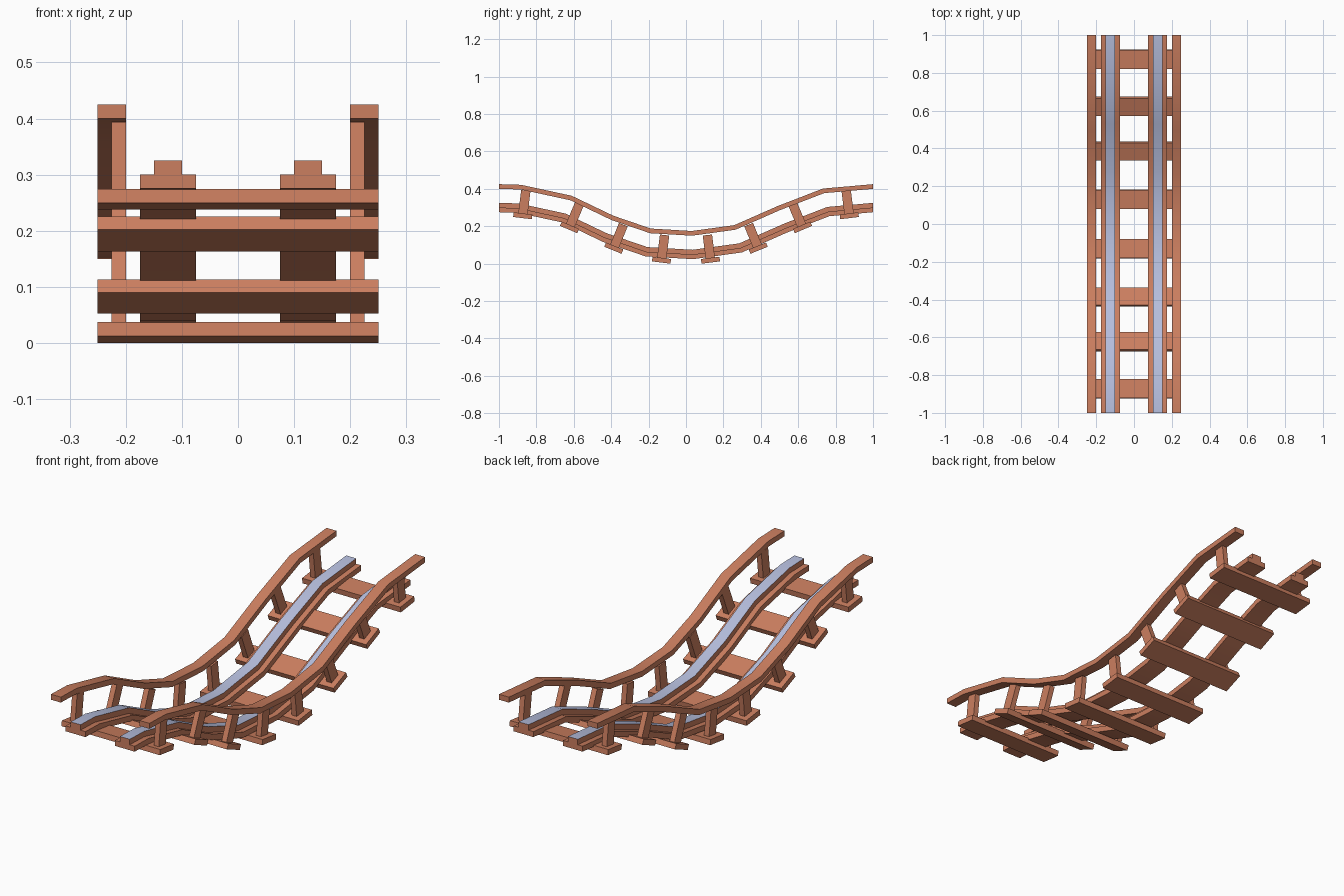
import bpy, bmesh, math
from mathutils import Matrix, Vector

if "Cube" in bpy.data.objects:
    bpy.data.objects.remove(bpy.data.objects["Cube"])


def material(name, rgb):
    m = bpy.data.materials.new(name)
    m.diffuse_color = (*rgb, 1)
    m.use_nodes = True
    m.node_tree.nodes["Principled BSDF"].inputs["Base Color"].default_value = m.diffuse_color
    return m


WOOD = material("brown_wood", (0.60, 0.21, 0.115))
STEEL = material("pale_steel", (0.47, 0.52, 0.73))

# Track profile (y, z): underside of the rails, with a dip in the middle
PATH = [(-1, .275), (-.90, .272), (-.66, .22), (-.445, .117), (-.217, .039),
        (.037, .024), (.299, .06), (.549, .17), (.767, .254), (1, .275)]


def path_normals():
    pts = [Vector(p) for p in PATH]
    out = []
    for i in range(len(pts)):
        if i in (0, len(pts) - 1):
            out.append(Vector((0, 1)))        # ends are cut vertically
        else:
            a = (pts[i] - pts[i - 1]).normalized()
            b = (pts[i + 1] - pts[i]).normalized()
            t = (a + b).normalized()
            out.append(Vector((-t.y, t.x)) / max(t.dot(a), .5))
    return pts, out


def finish(bm, name, mats, smooth=False):
    bmesh.ops.recalc_face_normals(bm, faces=bm.faces)
    bm.normal_update()
    me = bpy.data.meshes.new(name)
    if len(mats) > 1:                          # second colour on the top only
        for f in bm.faces:
            f.material_index = 1 if f.normal.z > .7 else 0
    bm.to_mesh(me)
    bm.free()
    for m in mats:
        me.materials.append(m)
    if smooth:
        me.shade_smooth()
        me.set_sharp_from_angle(angle=math.radians(30))
    ob = bpy.data.objects.new(name, me)
    bpy.context.collection.objects.link(ob)
    return ob


def sweep(name, x0, x1, h0, h1, mats):
    """Rectangular bar following the track at heights h0..h1 above the path."""
    bm = bmesh.new()
    rings = []
    for p, n in zip(*path_normals()):
        lo, hi = p + n * h0, p + n * h1
        rings.append([bm.verts.new((x, q.x, q.y)) for x, q in
                      ((x0, lo), (x1, lo), (x1, hi), (x0, hi))])
    for a, b in zip(rings, rings[1:]):
        for i in range(4):
            j = (i + 1) % 4
            bm.faces.new((a[i], a[j], b[j], b[i]))
    bm.faces.new(rings[0])
    bm.faces.new(rings[-1])
    return finish(bm, name, mats, True)


def box(name, size, local, frame):
    bm = bmesh.new()
    bmesh.ops.create_cube(bm, size=1, matrix=frame @ Matrix.Translation(local)
                          @ Matrix.Diagonal((*size, 1)))
    return finish(bm, name, [WOOD])


# Long bars on both sides
for side, s in (("left", -1), ("right", 1)):
    sweep(f"rail_base_{side}", s * .075, s * .175, 0, .025, [WOOD])
    sweep(f"rail_top_{side}", s * .10, s * .15, .025, .05, [WOOD, STEEL])
    sweep(f"handrail_{side}", s * .20, s * .25, .125, .15, [WOOD])

# Tilted sleepers (y, centre z, tilt in degrees), each carrying two posts
SLEEPERS = [(.873, .256, 7), (.623, .194, 23), (.386, .083, 22), (.131, .0185, 7)]
n = 0
for y, z, tilt in SLEEPERS:
    for s in (-1, 1):
        n += 1
        frame = Matrix.Translation((0, s * y, z)) @ Matrix.Rotation(
            math.radians(s * tilt), 4, 'X')
        box(f"sleeper_{n}", (.5, .1, .025), (0, 0, 0), frame)
        for side, k in (("left", -1), ("right", 1)):
            box(f"post_{side}_{n}", (.025, .05, .123),
                (k * .2125, 0, .074), frame)
